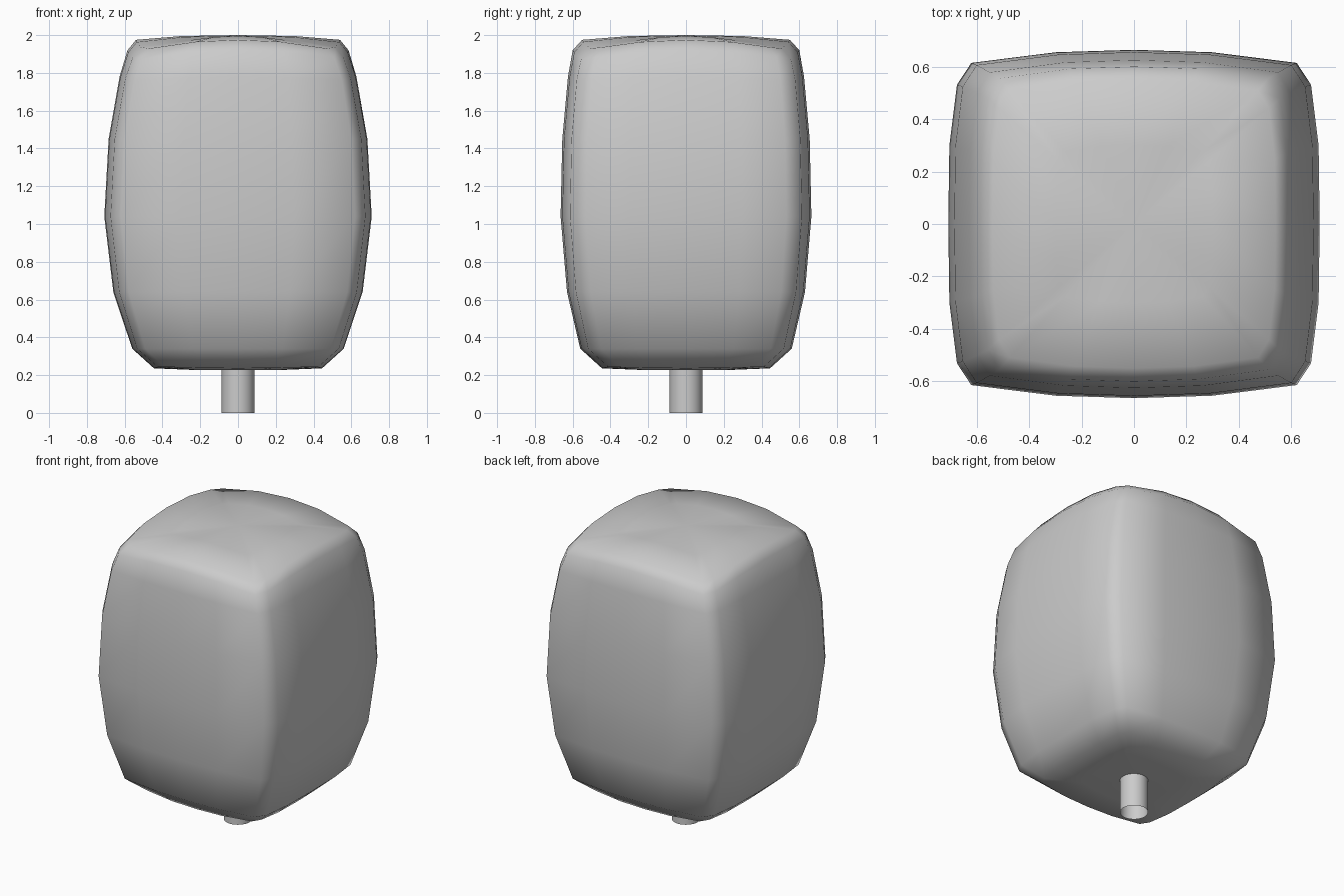
import bpy, bmesh

if "Cube" in bpy.data.objects:
    bpy.data.objects.remove(bpy.data.objects["Cube"])

# Quarter outline of the rounded-square section, in half-extents
QUARTER = [(1, 0), (.994, .45), (.953, .80), (.876, .925), (.42, .986)]
# Body levels: height, half width, half depth, corner sag
LEVELS = [(.228, .25, .25, 0), (.236, .445, .445, .01), (.34, .56, .56, 0),
          (.64, .66, .63, 0), (1.04, .708, .664, 0), (1.45, .685, .655, 0),
          (1.78, .627, .625, -.02), (1.92, .585, .60, -.06),
          (1.975, .54, .55, -.06), (1.995, .30, .30, -.03)]


def outline():
    q = QUARTER
    right = q + [(0, 1)]
    half = right + [(-x, y) for x, y in reversed(q)]
    return half + [(x, -y) for x, y in reversed(half[1:-1])]


def finish(bm, name):
    bmesh.ops.recalc_face_normals(bm, faces=bm.faces)
    for f in bm.faces:
        f.smooth = True
    mesh = bpy.data.meshes.new(name)
    bm.to_mesh(mesh)
    bm.free()
    obj = bpy.data.objects.new(name, mesh)
    bpy.context.collection.objects.link(obj)
    return obj


# Bulging body lofted through the levels
bm = bmesh.new()
shape = outline()
n = len(shape)
rings = []
for z, a, b, sag in LEVELS:
    rings.append([bm.verts.new((x * a, y * b, z + sag * min(abs(x), abs(y)) ** 2))
                  for x, y in shape])
for lo, hi in zip(rings, rings[1:]):
    for i in range(n):
        j = (i + 1) % n
        bm.faces.new((lo[i], lo[j], hi[j], hi[i]))
for ring, z in ((rings[0], .225), (rings[-1], 2.0)):
    c = bm.verts.new((0, 0, z))
    for i in range(n):
        bm.faces.new((ring[i], ring[(i + 1) % n], c))
finish(bm, "body")

# Open tube stem below
bpy.ops.mesh.primitive_cylinder_add(vertices=32, radius=.087, depth=.24,
                                    end_fill_type='NOTHING', location=(0, 0, .12))
stem = bpy.context.object
stem.name = "stem"
bpy.ops.object.shade_smooth_by_angle()
